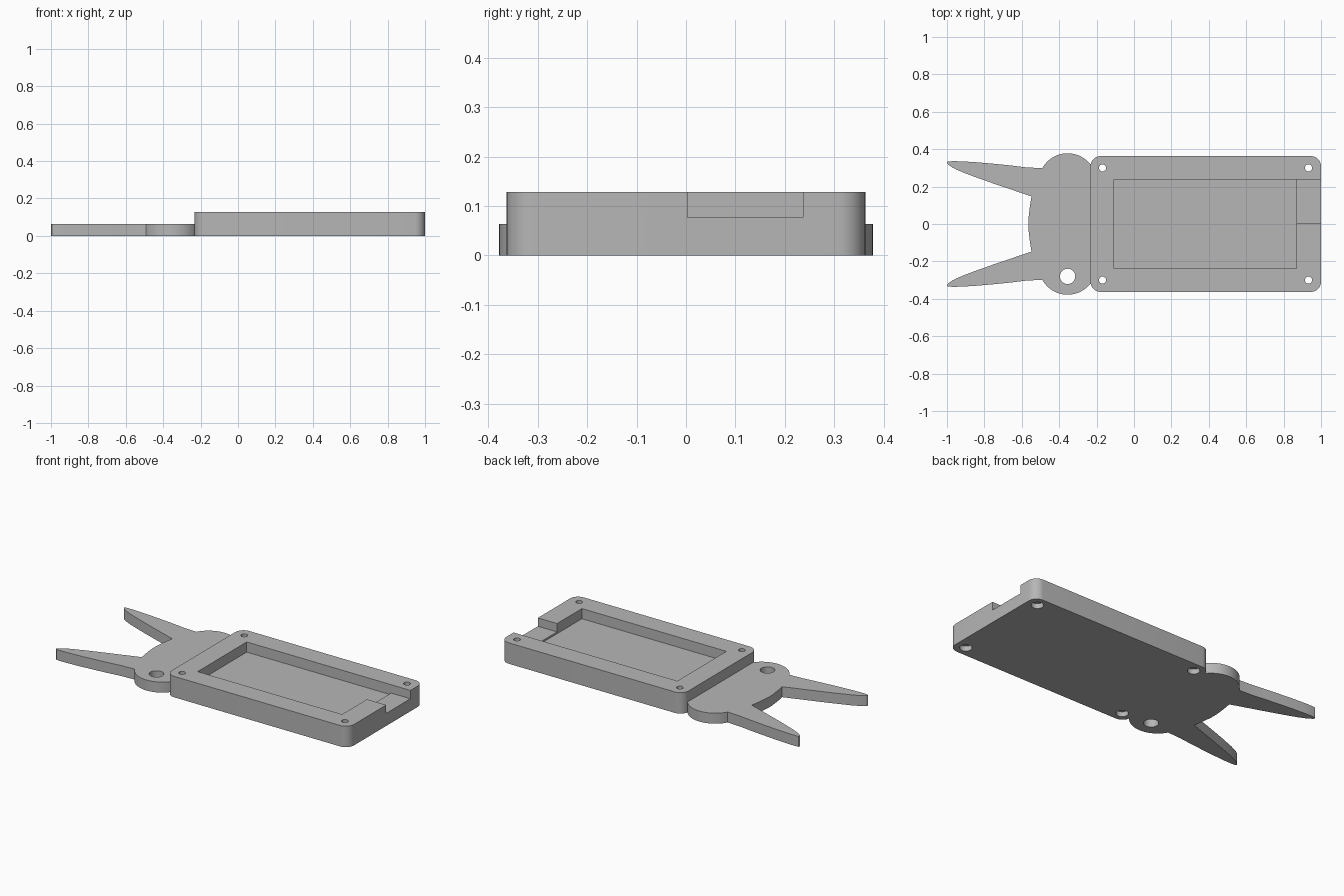
import bpy, bmesh
from math import sin, cos, radians

cube = bpy.data.objects.get("Cube")
if cube:
    bpy.data.objects.remove(cube, do_unlink=True)

grey = bpy.data.materials.new("plain grey")
grey.diffuse_color = (0.47, 0.47, 0.47, 1)
grey.use_nodes = True
grey.node_tree.nodes["Principled BSDF"].inputs["Base Color"].default_value = grey.diffuse_color


def prism(name, outline, z0, z1):
    """Extrude a flat outline between two heights."""
    bm = bmesh.new()
    face = bm.faces.new([bm.verts.new((x, y, z0)) for x, y in outline])
    top = bmesh.ops.extrude_face_region(bm, geom=[face])["geom"]
    verts = [v for v in top if isinstance(v, bmesh.types.BMVert)]
    bmesh.ops.translate(bm, verts=verts, vec=(0, 0, z1 - z0))
    bmesh.ops.recalc_face_normals(bm, faces=bm.faces)
    mesh = bpy.data.meshes.new(name)
    bm.to_mesh(mesh)
    bm.free()
    mesh.materials.append(grey)
    obj = bpy.data.objects.new(name, mesh)
    bpy.context.collection.objects.link(obj)
    return obj


def arc(cx, cy, r, start, end, steps):
    angles = [radians(start + (end - start) * i / steps) for i in range(steps + 1)]
    return [(cx + r * cos(a), cy + r * sin(a)) for a in angles]


def rectangle(x0, x1, y0, y1):
    return [(x0, y0), (x1, y0), (x1, y1), (x0, y1)]


def select_only(obj):
    bpy.ops.object.select_all(action="DESELECT")
    obj.select_set(True)
    bpy.context.view_layer.objects.active = obj


def cut(target, outline, z0, z1):
    cutter = prism("cutter", outline, z0, z1)
    cutter.hide_render = True
    mod = target.modifiers.new("cut", "BOOLEAN")
    mod.operation, mod.solver, mod.object = "DIFFERENCE", "EXACT", cutter
    select_only(target)
    bpy.ops.object.modifier_apply(modifier=mod.name)
    bpy.data.objects.remove(cutter, do_unlink=True)


def drill(target, x, y, r, z0, z1):
    cut(target, arc(x, y, r, 0, 350, 35), z0, z1)


# Case with rounded vertical corners
LEFT, RIGHT, HALF, TOP, R = -0.233, 1.0, 0.363, 0.128, 0.055
outline = []
for cx, cy, start in ((RIGHT - R, HALF - R, 0), (LEFT + R, HALF - R, 90),
                      (LEFT + R, R - HALF, 180), (RIGHT - R, R - HALF, 270)):
    outline += arc(cx, cy, R, start, start + 90, 10)
case = prism("case", outline, 0, TOP)

# Recess and side opening
cut(case, rectangle(-0.107, 0.87, -0.237, 0.237), 0.066, 0.3)
cut(case, rectangle(0.8, 1.1, 0.003, 0.237), 0.077, 0.3)

# Screw holes with wider seats underneath
for x in (-0.168, 0.933):
    for y in (-0.3, 0.3):
        drill(case, x, y, 0.019, -0.1, 0.3)
        drill(case, x, y, 0.034, -0.1, 0.03)

# Flat head with cheeks and two long ears, mirrored across y
cheek = arc(-0.355, 0.223, 0.155, 38, 151, 24)
cheek[0] = (LEFT, cheek[0][1])
ear = [(-0.58, 0.303), (-0.66, 0.313), (-0.75, 0.322), (-0.84, 0.33), (-0.92, 0.335),
       (-0.97, 0.336), (-0.995, 0.334), (-1.0, 0.328), (-0.995, 0.319), (-0.97, 0.301),
       (-0.92, 0.278), (-0.84, 0.248), (-0.75, 0.216), (-0.65, 0.182)]
brow = [(-0.548, 0.147), (-0.555, 0.105), (-0.561, 0.06), (-0.565, 0.02)]
side = cheek + ear + brow
head = prism("head_with_ears", side + [(x, -y) for x, y in reversed(side)], 0, 0.064)

# Key ring hole
drill(head, -0.355, -0.28, 0.041, -0.1, 0.3)

for obj in (case, head):
    select_only(obj)
    bpy.ops.object.shade_smooth_by_angle(angle=radians(25))
